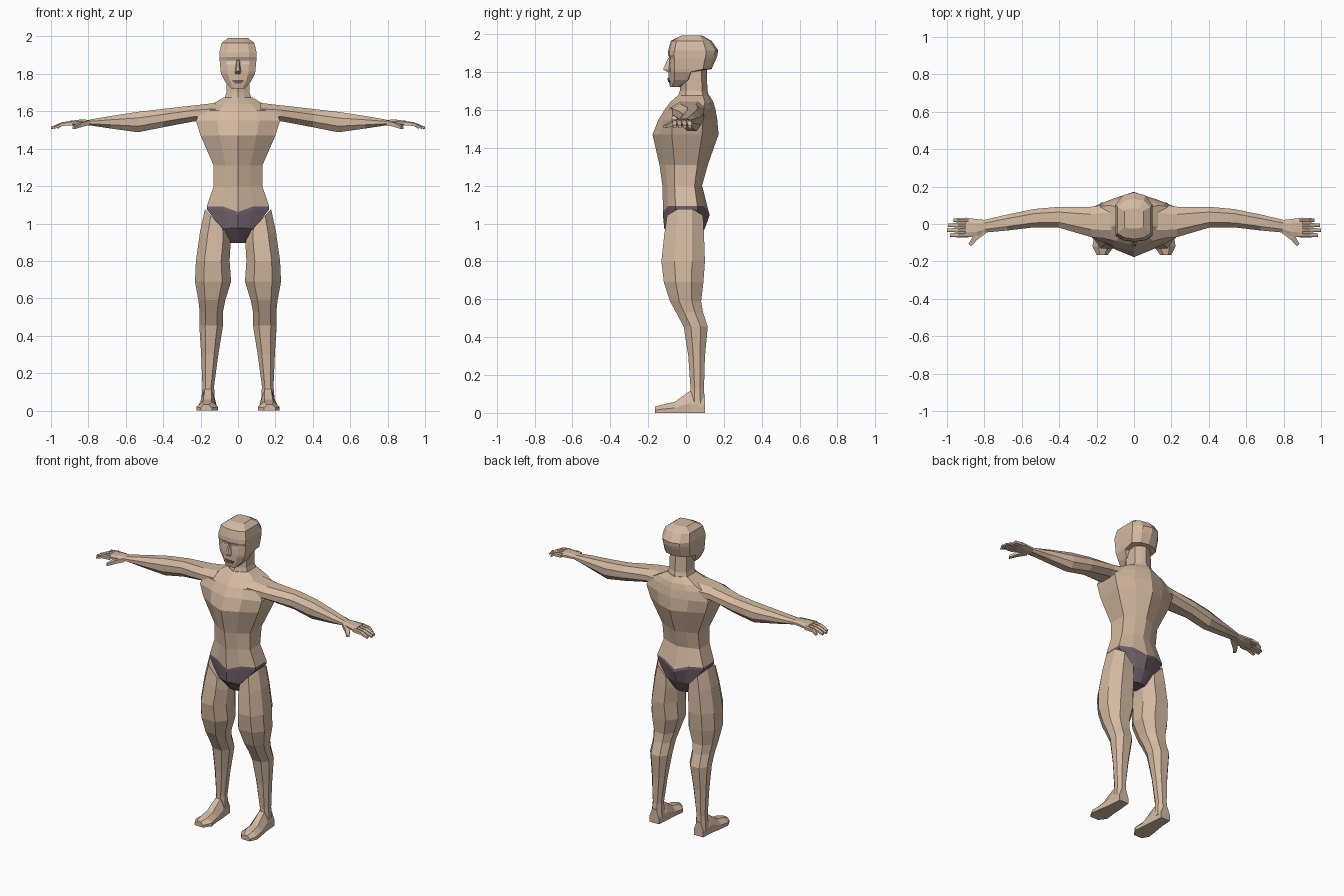
import bpy, bmesh
from mathutils import Vector


def material(name, rgb):
    m = bpy.data.materials.new(name)
    m.diffuse_color = (*rgb, 1)
    return m


SKIN = material("skin", (0.66, 0.49, 0.36))
BRIEFS = material("plum_fabric", (0.17, 0.12, 0.15))
LIPS = material("lip", (0.17, 0.10, 0.12))
EYE = material("eye_white", (0.75, 0.70, 0.64))


def loft(name, rings, mats=(SKIN,), mirror=False, rule=None):
    """Skin a list of equal-length point rings and cap both ends."""
    bm = bmesh.new()
    vs = [[bm.verts.new(p) for p in r] for r in rings]
    n = len(vs[0])
    for a, b in zip(vs, vs[1:]):
        for i in range(n):
            bm.faces.new((a[i], a[(i + 1) % n], b[(i + 1) % n], b[i]))
    bm.faces.new(vs[0])
    bm.faces.new(vs[-1])
    bmesh.ops.recalc_face_normals(bm, faces=bm.faces)
    if rule:
        for f in bm.faces:
            f.material_index = rule(f.calc_center_median())
    me = bpy.data.meshes.new(name)
    bm.to_mesh(me)
    bm.free()
    ob = bpy.data.objects.new(name, me)
    bpy.context.collection.objects.link(ob)
    for m in mats:
        me.materials.append(m)
    if mirror:
        ob.modifiers.new("mirror", 'MIRROR').use_mirror_merge = False
    return ob


def body_ring(z, f, b, xs, ysf, ysb, xk=0.5, yk=0.4, dip=0.0):
    """Symmetric ten-sided ring: centre ridges front and back, flat flanks."""
    half = [(xs * xk, f + (ysf - f) * yk), (xs, ysf), (xs, ysb),
            (xs * xk, b + (ysb - b) * yk)]
    pts = [(0, f, z - dip)] + [(x, y, z) for x, y in half] + [(0, b, z - dip)]
    return pts + [(-x, y, z) for x, y in reversed(half)]


OCT = [(-.5, -1), (.5, -1), (1, -.4), (1, .4), (.5, 1), (-.5, 1), (-1, .4), (-1, -.4)]


def octagon(a0, a1, b0, b1):
    """Eight (a, b) pairs filling a rectangle."""
    return [((a0 + a1) / 2 + u * (a1 - a0) / 2, (b0 + b1) / 2 + v * (b1 - b0) / 2)
            for u, v in OCT]


# Torso with briefs: z, front, back, half width, flank front, flank back
torso = [
    (0.895, -.045, .06, .045, -.03, .045),
    (0.975, -.115, .10, .09, -.08, .08),
    (1.075, -.122, .125, .166, -.055, .06),
    (1.092, -.121, .12, .167, -.055, .06),
    (1.20, -.125, .085, .13, -.06, .045),
    (1.31, -.14, .115, .13, -.06, .06),
    (1.47, -.177, .172, .20, -.075, .085),
    (1.55, -.145, .165, .225, -.075, .09),
    (1.605, -.11, .155, .20, -.065, .09),
    (1.64, -.085, .145, .135, -.02, .10),
    (1.675, -.045, .125, .075, .00, .09),
]
rings = [body_ring(*r, dip=.03 if 1.0 < r[0] < 1.1 else 0) for r in torso]
loft("torso", rings, (SKIN, BRIEFS), rule=lambda c: int(c.z < 1.085))

# Neck
loft("neck", [body_ring(1.65, -.05, .13, .078, .0, .09),
              body_ring(1.70, -.033, .113, .062, .0, .085),
              body_ring(1.83, -.03, .11, .06, .0, .08)])

# Head: chin, jaw, skull underside, brow, crown
head = [
    (1.722, -.085, -.03, .037, -.075, -.04),
    (1.757, -.092, .02, .068, -.06, .01),
    (1.80, -.092, .03, .09, -.06, .025),
    (1.815, -.092, .135, .093, -.06, .09),
    (1.872, -.086, .16, .098, -.06, .10),
    (1.89, -.095, .166, .098, -.065, .105),
    (1.915, -.094, .17, .099, -.06, .105),
    (1.965, -.08, .135, .088, -.05, .09),
    (1.993, -.025, .085, .052, -.015, .07),
]
loft("head", [body_ring(*r, xk=.6, yk=.25) for r in head])

# Nose: narrow bridge widening to the tip
loft("nose", [[(-w, -.08, z), (-w * .4, y, z), (w * .4, y, z), (w, -.08, z)]
              for z, w, y in ((1.80, .018, -.098), (1.815, .02, -.121),
                              (1.835, .015, -.112), (1.875, .009, -.094))])


def plate(name, x0, x1, z0, z1, y0, y1, mat, mirror=False):
    """Thin painted detail; y0 and y1 are the front depths at its two ends."""
    loft(name, [[(x, y, z0), (x, y, z1), (x, y + .008, z1), (x, y + .008, z0)]
                for x, y in ((x0, y0), (x1, y1))], (mat,), mirror)


plate("eye", .02, .062, 1.851, 1.866, -.087, -.080, EYE, True)
plate("upper_lip", 0, .03, 1.758, 1.768, -.097, -.088, LIPS, True)
plate("lower_lip", 0, .02, 1.748, 1.757, -.095, -.089, LIPS, True)

# Legs: z, inner x, outer x, front, back; the top ring slopes up to the hip
leg = [(.80, .045, .225, -.13, .10), (.69, .037, .23, -.117, .092),
       (.59, .068, .212, -.085, .08), (.53, .08, .205, -.052, .09),
       (.455, .08, .207, -.012, .115), (.30, .105, .197, .012, .10),
       (.13, .128, .19, .024, .095), (.03, .122, .198, .02, .10)]
rings = [[(x, y, 1.075 - (.175 - x) * 1.08) for x, y in octagon(.05, .177, -.10, .09)],
         [(x, y, .955 - (.2 - x) * .4) for x, y in octagon(.04, .203, -.115, .095)]]
rings += [[(x, y, z) for x, y in octagon(a, b, f, k)] for z, a, b, f, k in leg]
loft("leg", rings, mirror=True)

# Feet: y, inner x, outer x, instep height
foot = [(.10, .128, .195, .09), (.02, .12, .20, .115), (-.06, .115, .213, .058),
        (-.12, .107, .222, .045), (-.165, .14, .20, .032)]
loft("foot", [[(a, y, 0), (b, y, 0), (b, y, h * .45), (b - (b - a) * .28, y, h),
               (a + (b - a) * .28, y, h), (a, y, h * .45)] for y, a, b, h in foot],
     mirror=True)

# Arms: x, front, back, bottom, top
arm = [(.12, -.08, .11, 1.54, 1.645), (.23, -.07, .092, 1.547, 1.632),
       (.40, -.02, .092, 1.515, 1.613), (.535, -.018, .08, 1.488, 1.597),
       (.68, -.035, .05, 1.508, 1.575), (.80, -.046, .022, 1.526, 1.554)]
loft("arm", [[(x, y, z) for y, z in octagon(f, b, z0, z1)]
             for x, f, b, z0, z1 in arm], mirror=True)

# Palm
palm = [(.79, -.045, .021, 1.526, 1.554), (.84, -.064, .026, 1.522, 1.556),
        (.90, -.073, .034, 1.525, 1.549)]
loft("palm", [[(x, y, z) for y, z in octagon(f, b, z0, z1)]
              for x, f, b, z0, z1 in palm], mirror=True)

# Fingers: four tapered digits drooping to the tips
for i, tip in enumerate((.985, 1.0, .995, .965)):
    y = -.0595 + i * .0265
    sections = ((.885, .013, 1.537, .012), (.94, .0122, 1.532, .010), (tip, .009, 1.511, .006))
    loft("finger_%d" % (i + 1),
         [[(x, y - w, z - h), (x, y + w, z - h), (x, y + w, z + h * .5),
           (x, y + w * .4, z + h), (x, y - w * .4, z + h), (x, y - w, z + h * .5)]
          for x, w, z, h in sections], mirror=True)

# Thumb: angled forward and down from the wrist
rings = []
for p, w, h in ((Vector((.805, -.035, 1.54)), .02, .012),
                (Vector((.85, -.075, 1.526)), .015, .011),
                (Vector((.878, -.112, 1.512)), .009, .007)):
    side = Vector((.7, .7, 0)) * w
    up = Vector((0, 0, h))
    rings.append([p - side - up, p + side - up, p + side + up, p - side + up])
loft("thumb", rings, mirror=True)
